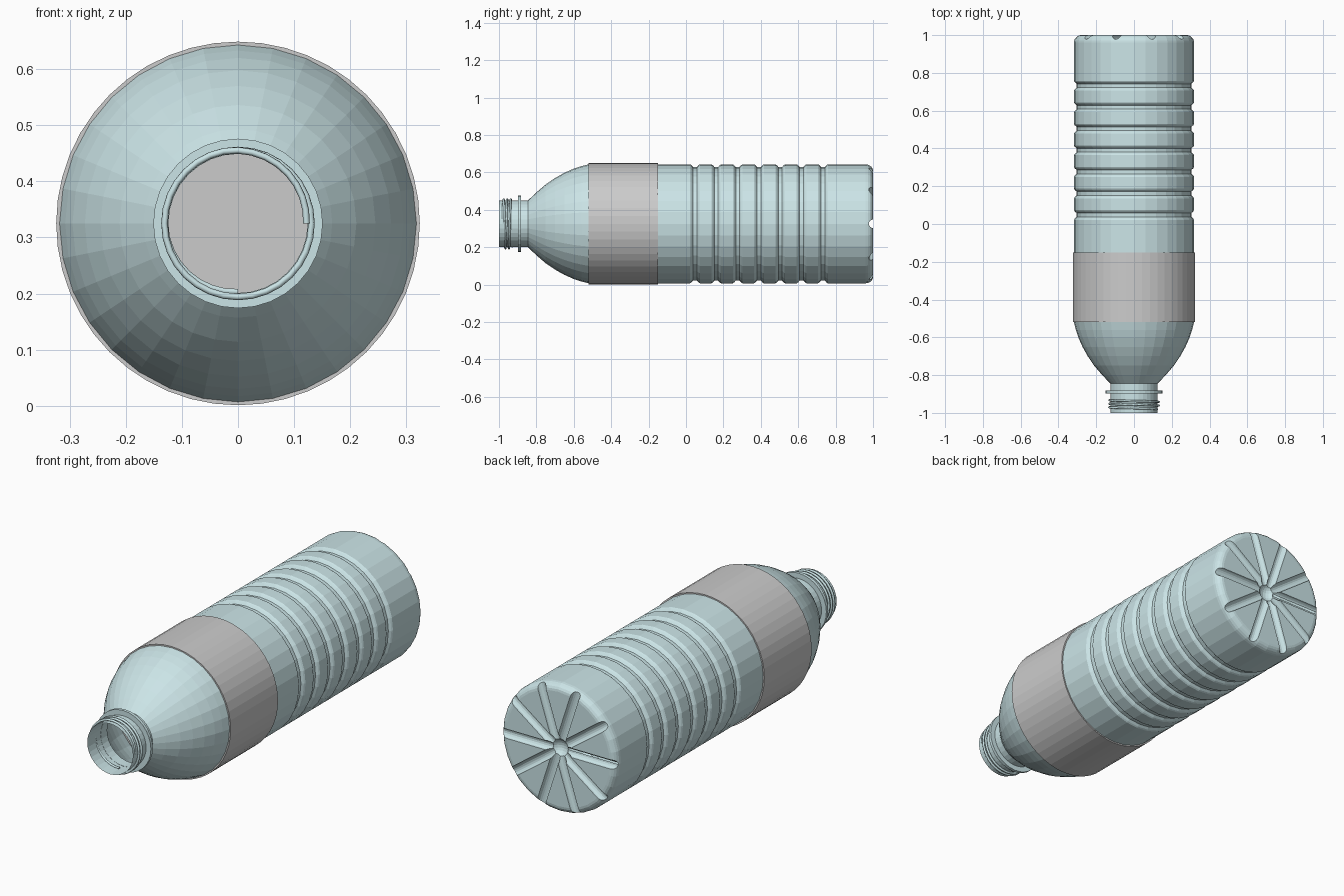
import bpy, bmesh, math
from mathutils import Matrix, Vector

if "Cube" in bpy.data.objects:
    bpy.data.objects.remove(bpy.data.objects["Cube"])

CZ = 0.325          # height of the bottle axis
SEG = 32

plastic = bpy.data.materials.new("pale_plastic")
plastic.diffuse_color = (0.60, 0.78, 0.80, 1)
plastic.use_nodes = True
plastic.node_tree.nodes["Principled BSDF"].inputs["Base Color"].default_value = plastic.diffuse_color


def new_object(name, bm, mat=None):
    me = bpy.data.meshes.new(name)
    bm.to_mesh(me)
    bm.free()
    ob = bpy.data.objects.new(name, me)
    bpy.context.collection.objects.link(ob)
    if mat:
        me.materials.append(mat)
    return ob


def lathe(name, profile, mat=None, seg=SEG, caps=False, closed=False):
    """Revolve (y, radius) points about the bottle axis."""
    bm = bmesh.new()
    rings = []
    for y, r in profile:
        rings.append([bm.verts.new((r * math.cos(2 * math.pi * i / seg), y,
                                    CZ + r * math.sin(2 * math.pi * i / seg)))
                      for i in range(seg)])
    pairs = list(zip(rings, rings[1:]))
    if closed:
        pairs.append((rings[-1], rings[0]))
    for a, b in pairs:
        for i in range(seg):
            j = (i + 1) % seg
            bm.faces.new((a[i], a[j], b[j], b[i]))
    if caps:
        bm.faces.new(rings[0])
        bm.faces.new(rings[-1])
    bmesh.ops.recalc_face_normals(bm, faces=bm.faces)
    return new_object(name, bm, mat)


# Bottle shell: neck, domed shoulder, ribbed body, rounded base
R = 0.318
profile = [(-1.0, 0.125), (-0.845, 0.125), (-0.80, 0.168), (-0.75, 0.211),
           (-0.70, 0.245), (-0.65, 0.273), (-0.60, 0.295), (-0.56, 0.308),
           (-0.52, R)]
for k in range(7):
    c = 0.048 + 0.114 * k
    profile += [(c - 0.026, R), (c - 0.019, R - 0.004), (c - 0.010, R - 0.014),
                (c + 0.010, R - 0.014), (c + 0.019, R - 0.004), (c + 0.026, R)]
for k in range(6):
    a = math.radians(18 * k)
    profile.append((0.96 + 0.04 * math.sin(a), R - 0.035 + 0.035 * math.cos(a)))
bottle = lathe("bottle", profile, plastic, caps=True)

# Cutters for the star of base grooves and the centre dimple
cutters = []
for k in range(5):
    bm = bmesh.new()
    rot = Matrix.Rotation(math.radians(36 * k), 4, 'Y') @ Matrix.Rotation(math.pi / 2, 4, 'Y')
    bmesh.ops.create_cone(bm, cap_ends=True, segments=16, radius1=0.023, radius2=0.023,
                          depth=0.8, matrix=Matrix.Translation((0, 1.001, CZ)) @ rot)
    cutters.append(new_object("groove_cutter", bm))
bm = bmesh.new()
bmesh.ops.create_uvsphere(bm, u_segments=20, v_segments=12, radius=0.048,
                          matrix=Matrix.Translation((0, 1.003, CZ)))
cutters.append(new_object("dimple_cutter", bm))

bpy.context.view_layer.objects.active = bottle
for c in cutters:
    m = bottle.modifiers.new("cut", 'BOOLEAN')
    m.operation = 'DIFFERENCE'
    m.solver = 'EXACT'
    m.object = c
    bpy.ops.object.modifier_apply(modifier=m.name)
for c in cutters:
    bpy.data.objects.remove(c)

# Open the mouth
bm = bmesh.new()
bm.from_mesh(bottle.data)
mouth = [f for f in bm.faces if all(v.co.y < -0.999 for v in f.verts)]
bmesh.ops.delete(bm, geom=mouth, context='FACES_ONLY')
bm.to_mesh(bottle.data)
bm.free()

# Neck flange
lathe("neck_flange", [(-0.897, 0.124), (-0.897, 0.151), (-0.882, 0.151), (-0.882, 0.124)],
      plastic, closed=True)

# Screw thread
cu = bpy.data.curves.new("screw_thread", 'CURVE')
cu.dimensions = '3D'
cu.bevel_depth = 0.006
cu.bevel_resolution = 1
cu.use_fill_caps = True
turns, n = 2.75, 88
sp = cu.splines.new('POLY')
sp.points.add(n)
for i, p in enumerate(sp.points):
    t = i / n
    a = 2 * math.pi * turns * t
    r = 0.122 + 0.009 * min(1, 10 * t, 10 * (1 - t))
    p.co = (r * math.cos(a), -0.98 + 0.052 * t, CZ + r * math.sin(a), 1)
cu.materials.append(plastic)
thread = bpy.data.objects.new("screw_thread", cu)
bpy.context.collection.objects.link(thread)

# Wrap-around label
lathe("label", [(-0.52, 0.324), (-0.15, 0.324)], seg=48, caps=True)
